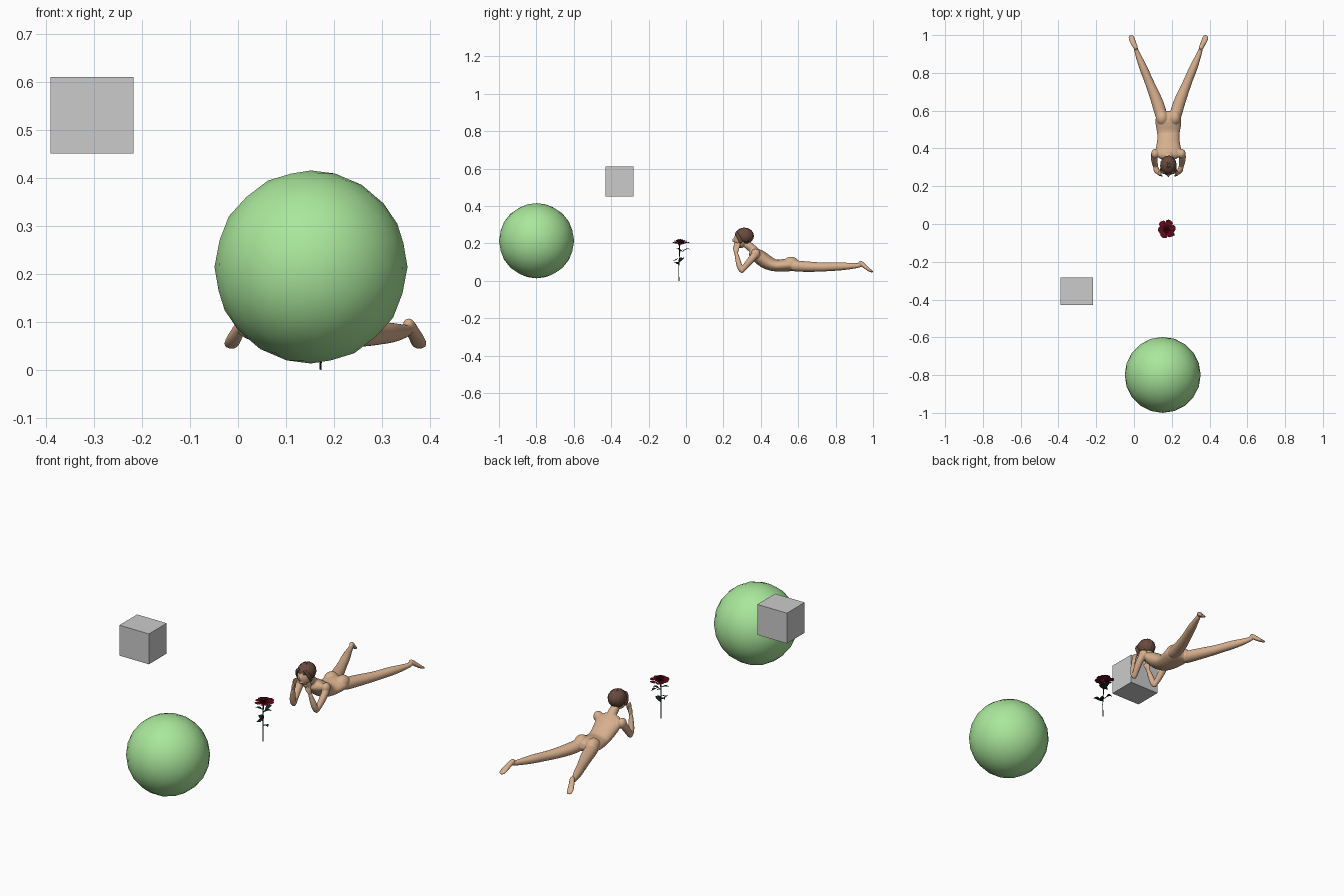
import bpy, bmesh, math, random
from mathutils import Vector

if "Cube" in bpy.data.objects:
    bpy.data.objects.remove(bpy.data.objects["Cube"])
random.seed(3)

def mat(name, c):
    m = bpy.data.materials.new(name)
    m.diffuse_color = (*c, 1)
    m.use_nodes = True
    m.node_tree.nodes["Principled BSDF"].inputs["Base Color"].default_value = m.diffuse_color
    return m

SKIN = mat("skin", (.68, .43, .27))
HAIR = mat("hair", (.14, .07, .05))
GREEN = mat("ball_green", (.4, .8, .33))
RED = mat("petal_red", (.14, .003, .012))
LEAF = mat("leaf_dark", (.006, .016, .012))

def finish(name, bm, material=None, smooth=True):
    bmesh.ops.recalc_face_normals(bm, faces=bm.faces[:])
    me = bpy.data.meshes.new(name)
    bm.to_mesh(me)
    bm.free()
    for p in me.polygons:
        p.use_smooth = smooth
    ob = bpy.data.objects.new(name, me)
    bpy.context.collection.objects.link(ob)
    if material:
        me.materials.append(material)
    return ob

def tube(bm, pts, side=1, n=10):
    """Closed limb through (x, y, z, half width, half depth) sections, x measured from the body's middle."""
    P = [Vector((MID + side * p[0], p[1], p[2])) for p in pts]
    rings = []
    for i, p in enumerate(pts):
        t = (P[min(i + 1, len(P) - 1)] - P[max(i - 1, 0)]).normalized()
        a = (Vector((1, 0, 0)) - t * t.x).normalized()
        b = t.cross(a)
        rings.append([bm.verts.new(P[i] + a * p[3] * math.cos(k * math.tau / n)
                                   + b * p[4] * math.sin(k * math.tau / n)) for k in range(n)])
    for r, s in zip(rings, rings[1:]):
        for k in range(n):
            bm.faces.new((r[k], r[(k + 1) % n], s[(k + 1) % n], s[k]))
    bm.faces.new(rings[0])
    bm.faces.new(rings[-1])

def ball(bm, c, r, seg=20):
    vs = bmesh.ops.create_uvsphere(bm, u_segments=seg, v_segments=seg // 2 + 2, radius=1)["verts"]
    for v in vs:
        v.co = Vector((c[i] + v.co[i] * r[i] for i in range(3)))
    return vs

# floating block
bm = bmesh.new()
for v in bmesh.ops.create_cube(bm, size=1)["verts"]:
    v.co = Vector((-.304 + v.co.x * .172, -.356 + v.co.y * .148, .53 + v.co.z * .16))
finish("block", bm, None, False)

# green ball
bm = bmesh.new()
bmesh.ops.create_icosphere(bm, subdivisions=3, radius=.201)
bmesh.ops.translate(bm, verts=bm.verts[:], vec=(.152, -.799, .214))
finish("ball", bm, GREEN)

# lying figure, fused from limbs
MID = .182
bm = bmesh.new()
tube(bm, [(0, .34, .16, .045, .025), (0, .37, .145, .072, .034), (0, .40, .122, .07, .042),
          (0, .44, .093, .06, .04), (0, .48, .078, .06, .031), (0, .52, .083, .07, .035),
          (0, .56, .086, .073, .037), (0, .60, .08, .055, .024)], n=14)
tube(bm, [(0, .385, .15, .03, .024), (0, .345, .178, .024, .024), (0, .31, .21, .024, .026)])
ball(bm, (MID, .292, .22), (.034, .036, .046))
ball(bm, (MID, .255, .217), (.005, .008, .011))
ball(bm, (MID, .261, .196), (.012, .005, .005))
for s in (-1, 1):
    ball(bm, (MID + s * .033, .562, .093), (.034, .042, .036))
    # leg and foot
    tube(bm, [(.034, .55, .082, .032, .032), (.043, .60, .078, .036, .032), (.067, .67, .074, .032, .029),
              (.097, .74, .073, .026, .025), (.113, .78, .075, .024, .024), (.132, .825, .077, .024, .024),
              (.155, .88, .078, .017, .018), (.172, .925, .082, .012, .013), (.175, .94, .084, .01, .01)], s)
    tube(bm, [(.170, .925, .104, .01, .008), (.174, .936, .094, .014, .014), (.184, .955, .077, .015, .012),
              (.194, .978, .058, .019, .009), (.199, 1.002, .045, .016, .006)], s)
    # upper arm, forearm, hand
    ball(bm, (MID + s * .07, .372, .146), (.022, .026, .026))
    tube(bm, [(.072, .385, .155, .018, .02), (.076, .355, .122, .02, .021),
              (.073, .325, .085, .017, .018), (.066, .298, .052, .014, .014), (.064, .29, .045, .01, .01)], s)
    tube(bm, [(.066, .302, .043, .012, .011), (.065, .29, .066, .017, .017), (.06, .28, .098, .016, .016),
              (.052, .272, .132, .011, .012), (.049, .268, .15, .01, .012)], s)
    tube(bm, [(.05, .268, .142, .009, .011), (.046, .267, .16, .009, .016), (.042, .27, .182, .008, .017)], s)
    for i in range(4):
        y = .257 + i * .009
        tube(bm, [(.043, y, .172, .005, .005), (.041, y + .002, .192, .005, .005),
                  (.037, y + .005, .212 - .002 * i, .004, .004)], s, 8)
    tube(bm, [(.044, .262, .155, .006, .006), (.036, .254, .17, .005, .005), (.03, .256, .184, .004, .004)], s, 8)
body = finish("figure_body", bm, SKIN)
m = body.modifiers.new("round", 'SUBSURF')
m.levels = m.render_levels = 1
m = body.modifiers.new("fuse", 'REMESH')
m.mode, m.voxel_size, m.use_smooth_shade = 'VOXEL', .0032, True
m = body.modifiers.new("soften", 'SMOOTH')
m.factor, m.iterations = .5, 5

# wavy bobbed hair
bm = bmesh.new()
ball(bm, (MID, .312, .239), (.043, .05, .044), 48)
for v in bm.verts:
    d = v.co - Vector((MID, .312, .239))
    a = math.atan2(d.x, d.y)
    v.co += d * .025 * math.sin(a * 14 + d.z * 60)
    if d.z < 0 and d.y < .01 and abs(d.x) < .032:
        v.co.y += .014
finish("hair", bm, HAIR)
bm = bmesh.new()
for s in (-1, 1):
    tube(bm, [(.014, .268, .262, .01, .007), (.032, .275, .245, .009, .009), (.039, .287, .222, .007, .011),
              (.037, .298, .2, .005, .01)], s)
m = finish("hair_locks", bm, HAIR).modifiers.new("round", 'SUBSURF')
m.levels = m.render_levels = 2

# rose stem
BX, BY = .172, -.035
MID = BX
bm = bmesh.new()
tube(bm, [(0, BY - .003, 0, .0022, .0022), (.001, BY - .004, .07, .0022, .0022),
          (-.001, BY, .14, .0022, .0022), (0, BY, .196, .003, .003)], n=8)
ball(bm, (BX, BY, .193), (.007, .007, .006), 10)
finish("rose_stem", bm, LEAF)

def patch(bm, f, nu, nv):
    g = [[bm.verts.new(f(i / nu * 2 - 1, j / nv)) for i in range(nu + 1)] for j in range(nv + 1)]
    for j in range(nv):
        for i in range(nu):
            bm.faces.new((g[j][i], g[j][i + 1], g[j + 1][i + 1], g[j + 1][i]))

# leaves and sepals: angle, height, stalk, length, half width, rise
bm = bmesh.new()
leaves = [(80, .15, .012, .05, .012, .02), (200, .165, .006, .034, .01, .008), (-30, .085, .012, .04, .013, .014),
          (150, .10, .008, .036, .013, .022), (250, .12, .008, .032, .011, -.012), (20, .155, .008, .032, .01, .01)]
leaves += [(k * 72 + 15, .194, .002, .036, .005, .006) for k in range(5)]
for ang, z, st, L, w, rise in leaves:
    a = math.radians(ang)
    def leaf(u, v):
        r = L * v + (st if v > 0 else 0)
        h = max(.0012, w * math.sin(math.pi * v ** .8)) if v < 1 else .0004
        return Vector((BX + r * math.cos(a) - u * h * math.sin(a), BY + r * math.sin(a) + u * h * math.cos(a),
                       z + rise * math.sin(v * 2.3) + .25 * h * abs(u)))
    patch(bm, leaf, 4, 8)
finish("rose_leaves", bm, LEAF)

# rose bloom: rings of petals, tight inside and flared outside
bm = bmesh.new()
for count, rad, top, half, turn in [(3, .008, .222, 1.2, 0), (4, .015, .221, 1.0, .5), (5, .024, .219, .8, .2),
                                    (6, .034, .214, .65, .6), (6, .046, .206, .5, .1)]:
    for k in range(count):
        a0 = turn + k * math.tau / count
        rr = rad * random.uniform(.92, 1.1)
        def petal(u, v):
            a = a0 + u * half * (.5 + .5 * math.sin(v * 2.2))
            r = .002 + rr * v ** .9 * (1 - .12 * u * u * v) + .0012 * u
            z = .194 + (top - .194) * math.sin(v * 1.9) * (1 - .15 * u * u)
            return Vector((BX + r * math.cos(a), BY + .008 * rr / .046 + r * math.sin(a), z + .0015 * u))
        patch(bm, petal, 6, 6)
finish("rose_petals", bm, RED)
